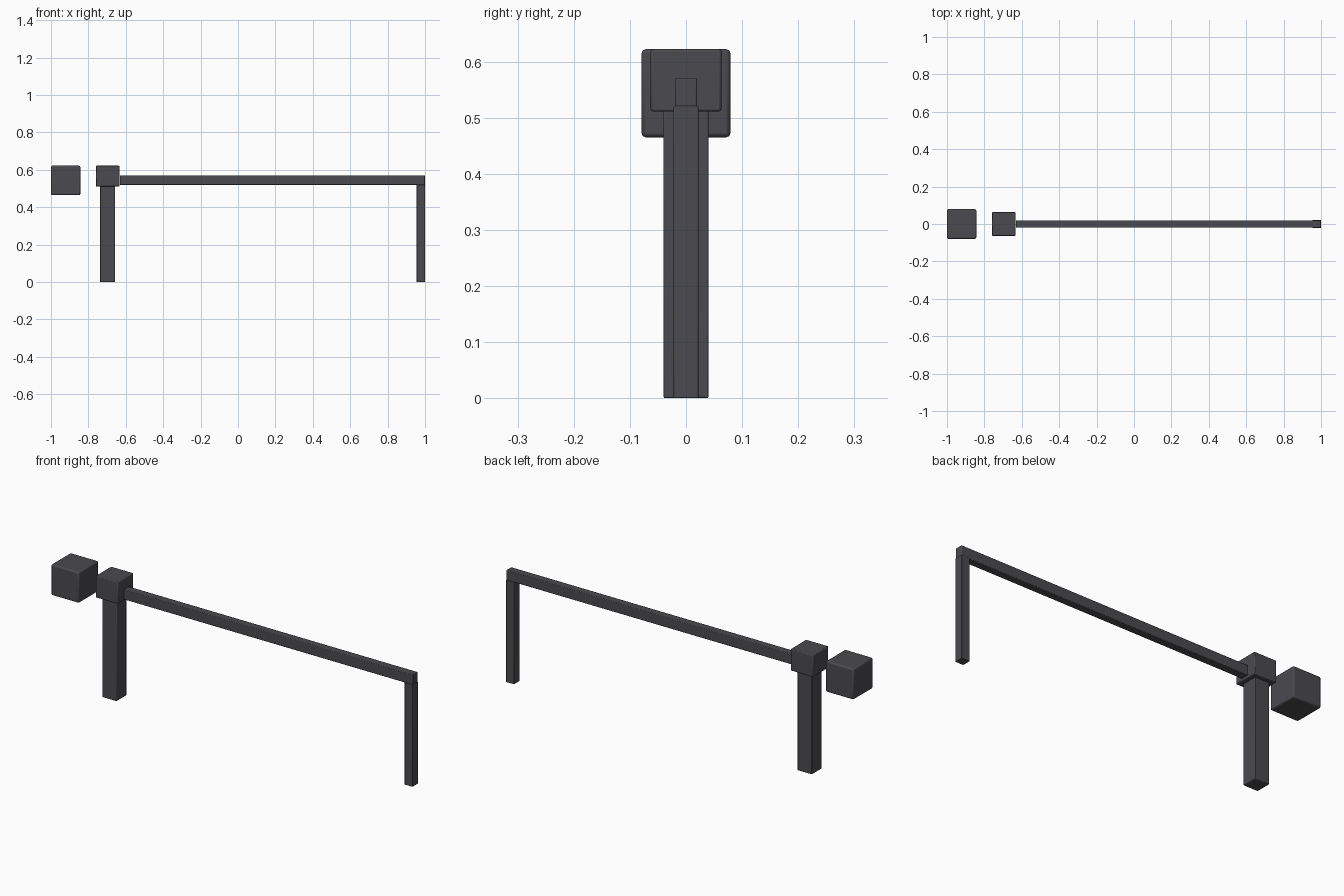
import bpy
from mathutils import Vector

default = bpy.data.objects.get("Cube")
if default:
    bpy.data.objects.remove(default, do_unlink=True)

# Dark grey painted metal
metal = bpy.data.materials.new("dark_grey_metal")
metal.use_nodes = True
colour = (0.07, 0.068, 0.077, 1)
metal.diffuse_color = colour
metal.node_tree.nodes["Principled BSDF"].inputs["Base Color"].default_value = colour


def box(name, low, high, bevel):
    """Softly bevelled box spanning two opposite corners."""
    low, high = Vector(low), Vector(high)
    bpy.ops.mesh.primitive_cube_add(size=1, location=(low + high) / 2)
    obj = bpy.context.object
    obj.name = name
    obj.scale = high - low
    bpy.ops.object.transform_apply(location=False, rotation=False, scale=True)
    obj.data.materials.append(metal)
    mod = obj.modifiers.new("soft_edges", "BEVEL")
    mod.width = bevel
    mod.segments = 2
    bpy.ops.object.shade_smooth_by_angle()
    return obj


# Counterweight floating beyond the pivot
box("counterweight", (-1, -0.079, 0.465), (-0.843, 0.079, 0.622), 0.007)

# Pivot housing on its post
box("pivot_housing", (-0.76, -0.063, 0.511), (-0.634, 0.063, 0.622), 0.004)
box("pivot_post", (-0.738, -0.04, 0), (-0.657, 0.04, 0.513), 0.003)

# Long barrier arm and the leg it rests on
box("barrier_arm", (-0.632, -0.02, 0.519), (1, 0.02, 0.571), 0.003)
box("rest_leg", (0.955, -0.022, 0), (1, 0.022, 0.521), 0.002)
